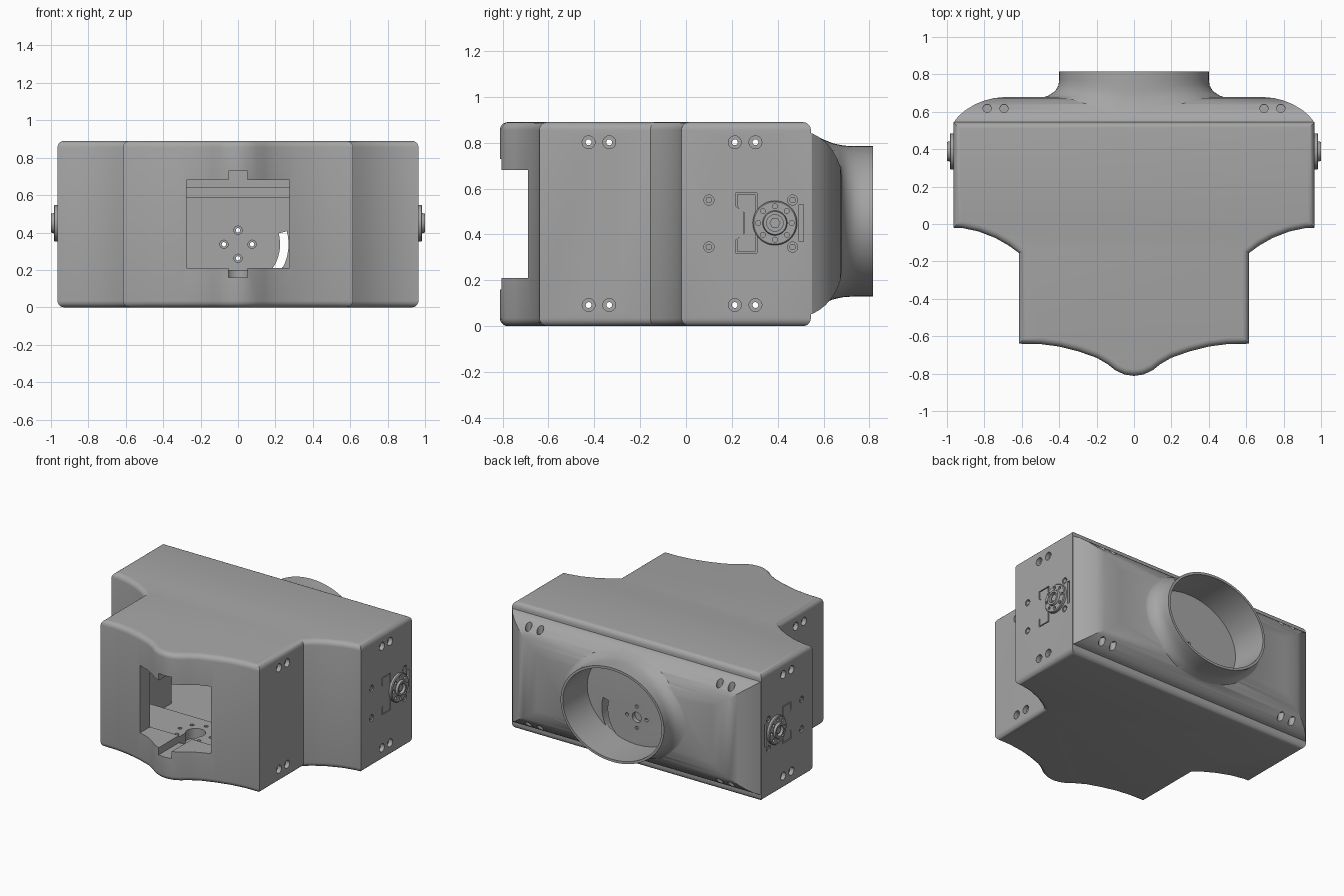
import bpy, bmesh
from math import sin, cos, pi, radians

old = bpy.data.objects.get("Cube")
if old:
    bpy.data.objects.remove(old, do_unlink=True)

grey = bpy.data.materials.new("plain_grey")
grey.use_nodes = True
COLOUR = (0.38, 0.38, 0.38, 1)
grey.diffuse_color = COLOUR
grey.node_tree.nodes["Principled BSDF"].inputs["Base Color"].default_value = COLOUR


def place(axis, u, v, t):
    return {"X": (t, u, v), "Y": (u, t, v), "Z": (u, v, t)}[axis]


def add_loft(bm, axis, sections):
    """Closed solid through rings of 2D points, each at a distance along the axis."""
    rings = [[bm.verts.new(place(axis, u, v, t)) for u, v in pts] for t, pts in sections]
    n = len(rings[0])
    for a, b in zip(rings, rings[1:]):
        for i in range(n):
            j = (i + 1) % n
            bm.faces.new((a[i], a[j], b[j], b[i]))
    bm.faces.new(rings[0])
    bm.faces.new(rings[-1])


def make(name, *solids, bevel=0):
    """Object from (axis, sections) solids, optionally rounding its end loops."""
    bm = bmesh.new()
    for axis, sections in solids:
        add_loft(bm, axis, sections)
    bmesh.ops.recalc_face_normals(bm, faces=bm.faces)
    if bevel:
        caps = [f for f in bm.faces if abs(f.normal.z) > 0.9]
        edges = list({e for f in caps for e in f.edges})
        bmesh.ops.bevel(bm, geom=edges, offset=bevel, segments=5, profile=0.5, affect="EDGES")
    mesh = bpy.data.meshes.new(name)
    bm.to_mesh(mesh)
    bm.free()
    mesh.materials.append(grey)
    ob = bpy.data.objects.new(name, mesh)
    bpy.context.collection.objects.link(ob)
    return ob


def prism(axis, pts, a, b):
    return axis, [(a, pts), (b, pts)]


def oval(cu, cv, ru, rv=None, n=24):
    rv = rv or ru
    return [(cu + ru * cos(2 * pi * i / n), cv + rv * sin(2 * pi * i / n)) for i in range(n)]


def rect(u0, u1, v0, v1):
    return [(u0, v0), (u1, v0), (u1, v1), (u0, v1)]


def activate(ob):
    bpy.ops.object.select_all(action="DESELECT")
    ob.select_set(True)
    bpy.context.view_layer.objects.active = ob


def combine(ob, *solids, operation="DIFFERENCE"):
    tool = make("helper", *solids)
    tool.hide_render = True
    mod = ob.modifiers.new("combine", "BOOLEAN")
    mod.operation, mod.solver, mod.object = operation, "EXACT", tool
    activate(ob)
    bpy.ops.object.modifier_apply(modifier=mod.name)
    bpy.data.objects.remove(tool, do_unlink=True)


def smooth(ob):
    activate(ob)
    bpy.ops.object.shade_smooth_by_angle(angle=radians(30))


# Main housing: mirrored plan outline with rounded top and bottom rims
half = [(0.965, 0.545), (0.965, -0.02), (0.92, -0.021), (0.83, -0.04), (0.74, -0.075),
        (0.67, -0.115), (0.615, -0.155), (0.615, -0.64), (0.5, -0.642), (0.4, -0.655),
        (0.3, -0.68), (0.2, -0.715), (0.14, -0.75), (0.1, -0.782), (0.05, -0.805)]
outline = half + [(0, -0.812)] + [(-x, y) for x, y in reversed(half)]
body = make("housing", prism("Z", outline, 0, 0.89), bevel=0.035)

# Hollow inside, front window and its two notches
cavity = [(0.9, 0.47), (0.9, 0.05), (0.55, 0.05), (0.55, -0.58)]
combine(body, prism("Z", cavity + [(-x, y) for x, y in reversed(cavity)], 0.06, 0.83))
combine(body, prism("Y", rect(-0.275, 0.275, 0.21, 0.68), -1, -0.5))
combine(body, prism("Y", rect(-0.05, 0.05, 0.16, 0.73), -1, -0.5))

# Back wall: curved slot and mounting holes
hub = 0.337
angles = [radians(15 - 87 * i / 16) for i in range(17)]
arc = [(0.27 * cos(a), hub + 0.27 * sin(a)) for a in angles]
arc += [(0.225 * cos(a), hub + 0.225 * sin(a)) for a in reversed(angles)]
around = [(0.075 * cos(k * pi / 2), hub + 0.075 * sin(k * pi / 2)) for k in range(4)]
combine(body, prism("Y", arc, 0.4, 0.6),
        prism("Y", oval(0, hub, 0.035), 0.515, 0.6),
        *[prism("Y", oval(u, v, 0.012, n=12), 0.4, 0.6) for u, v in around])
combine(body, *[prism("Y", oval(u, v, 0.022), 0.44, 0.485) for u, v in around])

# Side screw holes: through bores, then wide mouths
levels = (0.092, 0.802)
bores = [(y, z) for y in (-0.425, -0.335, 0.213, 0.303) for z in levels]
combine(body, *[prism("X", oval(y, z, 0.013, n=12), -1.1, 1.1) for y, z in bores])
bolts = [(y, z) for y in (0.1, 0.465) for z in (0.345, 0.55)]
bracket = [(0.215, 0.58), (0.31, 0.58), (0.31, 0.32), (0.215, 0.32), (0.215, 0.375),
           (0.25, 0.40), (0.25, 0.50), (0.215, 0.525)]
inner = [(0.264 + (y - 0.264) * 0.86, 0.45 + (z - 0.45) * 0.95) for y, z in bracket]

for side, s in (("left", 1), ("right", -1)):
    mouths = [prism("X", oval(y, z, 0.028), s * ((0.615 if y < 0 else 0.965) - 0.03),
                    s * (0.7 if y < 0 else 1.05)) for y, z in bores]
    mouths += [prism("X", oval(y, z, 0.022), s * 0.945, s * 1.05) for y, z in bolts]
    mouths += [prism("X", bracket, s * 0.95, s * 1.05),
               prism("X", rect(0.492, 0.512, 0.37, 0.53), s * 0.935, s * 1.05)]
    combine(body, *mouths)

    # Flush bracket plate and bolt heads
    make(side + "_bracket_plate", prism("X", inner, s * 0.945, s * 0.965))
    smooth(make(side + "_bolts", *[prism("X", oval(y, z, 0.014), s * 0.94, s * 0.962)
                                   for y, z in bolts]))

    # Round servo horn with a ring of holes
    cy, cz = 0.388, 0.45
    horn = make(side + "_servo_horn",
                ("X", [(s * 0.95, oval(cy, cz, 0.097, n=48)), (s * 0.98, oval(cy, cz, 0.097, n=48)),
                       (s * 0.985, oval(cy, cz, 0.092, n=48)), (s * 0.985, oval(cy, cz, 0.054, n=48)),
                       (s * 1.0, oval(cy, cz, 0.05, n=48))]))
    ring = [(cy + 0.073 * cos(k * pi / 4), cz + 0.073 * sin(k * pi / 4)) for k in range(8)]
    combine(horn, prism("X", oval(cy, cz, 0.036), s * 0.978, s * 1.05),
            *[prism("X", oval(y, z, 0.011, n=12), s * 0.968, s * 1.05) for y, z in ring])
    smooth(horn)
    smooth(make(side + "_horn_screw", prism("X", oval(cy, cz, 0.024, n=6), s * 0.97, s * 0.99)))
smooth(body)

# Rear cover: domed panel joined to a flared oval neck, then bored out
mid = 0.447
dome = [(0.53, 0.963, 0.396), (0.55, 0.96, 0.394), (0.58, 0.935, 0.378), (0.61, 0.9, 0.354),
        (0.64, 0.85, 0.318), (0.66, 0.80, 0.283), (0.673, 0.75, 0.25), (0.68, 0.68, 0.2)]
cover = make("rear_cover", ("Y", [(y, rect(-a, a, mid - b, mid + b)) for y, a, b in dome]))
neck = [(0.53, 0.68, 0.39), (0.56, 0.655, 0.377), (0.6, 0.62, 0.357), (0.64, 0.57, 0.341),
        (0.67, 0.51, 0.334), (0.685, 0.46, 0.331), (0.71, 0.422, 0.329), (0.74, 0.404, 0.328),
        (0.77, 0.4, 0.328), (0.815, 0.4, 0.328)]
combine(cover, ("Y", [(y, oval(0, 0.457, a, b, 96)) for y, a, b in neck]), operation="UNION")
combine(cover, prism("Y", oval(0, 0.457, 0.383, 0.311, 96), 0.45, 0.9))
combine(cover, *[prism("Z", oval(x, 0.618, 0.022), a, b)
                 for x in (-0.785, -0.695, 0.695, 0.785)
                 for a, b in ((0.75, 0.88), (0.02, 0.144))])
smooth(cover)

# Inner shelf with a keyhole slot and ring of holes, plus an upper rail
shelf = make("inner_shelf", prism("Z", rect(-0.56, 0.56, -0.6, -0.28), 0.13, 0.2))
combine(shelf, prism("Z", oval(0, -0.47, 0.065), 0, 0.5),
        *[prism("Z", oval(0.12 * cos(k * pi / 4), -0.47 + 0.12 * sin(k * pi / 4), 0.014, n=12), 0, 0.5)
          for k in range(8) if k != 6])
combine(shelf, prism("Z", rect(-0.05, 0.05, -0.7, -0.47), 0, 0.5))
smooth(shelf)
make("upper_rail", prism("Y", rect(-0.91, 0.91, 0.585, 0.64), 0.42, 0.48))
